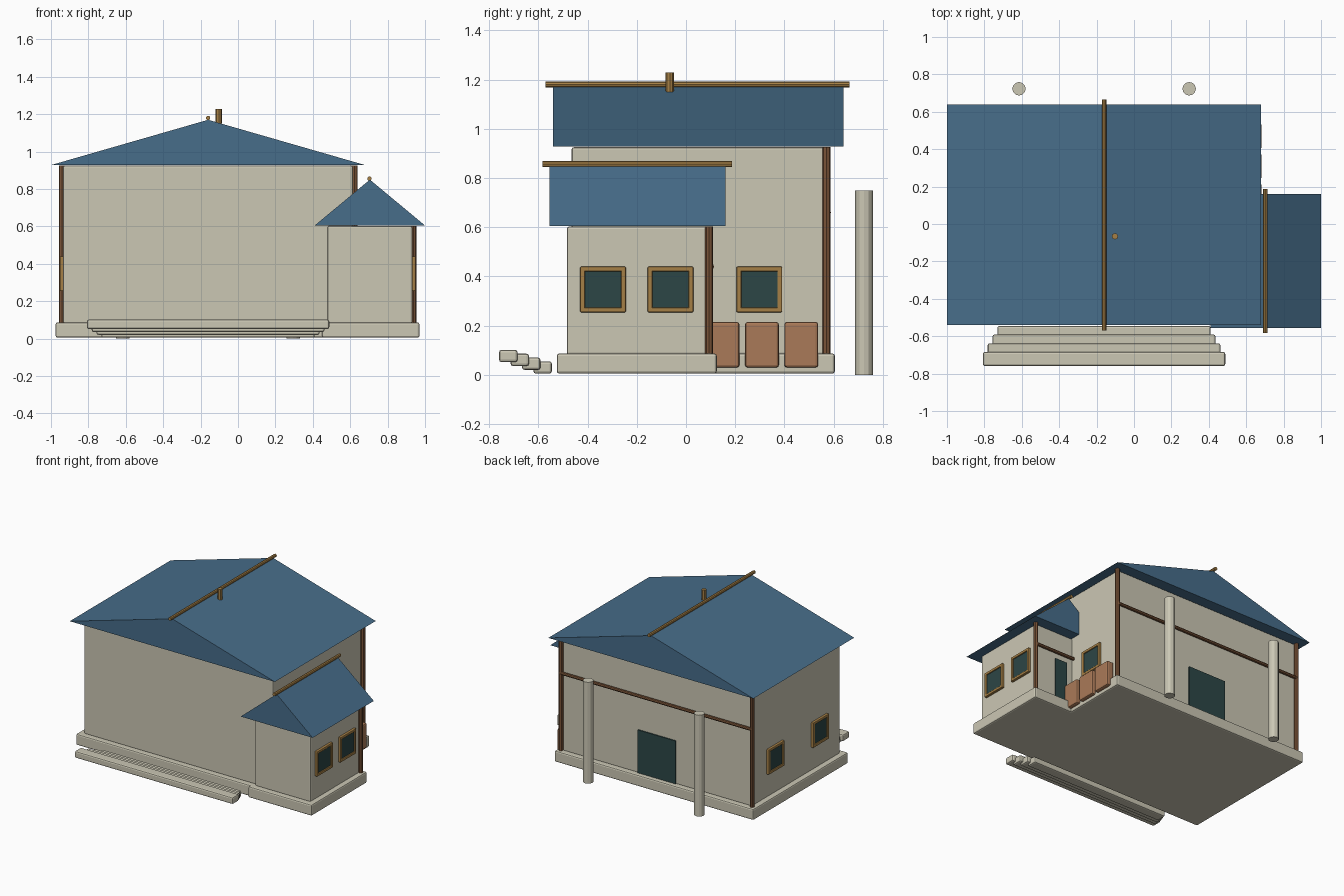
import bpy, bmesh, math
from mathutils import Vector

if "Cube" in bpy.data.objects:
    bpy.data.objects.remove(bpy.data.objects["Cube"])


def material(name, r, g, b):
    m = bpy.data.materials.new(name)
    lin = [((c / 255 + 0.055) / 1.055) ** 2.4 for c in (r, g, b)]
    m.diffuse_color = (*lin, 1)
    m.use_nodes = True
    m.node_tree.nodes["Principled BSDF"].inputs["Base Color"].default_value = m.diffuse_color
    return m


PLASTER = material("cream plaster", 203, 199, 180)
ROOF = material("slate blue", 71, 109, 138)
TIMBER = material("dark timber", 122, 84, 56)
GOLD = material("golden wood", 166, 128, 70)
CRATE = material("tan wood", 170, 122, 88)
GLASS = material("dark teal", 44, 70, 70)


def finish(bm, name, mat):
    bmesh.ops.recalc_face_normals(bm, faces=bm.faces)
    me = bpy.data.meshes.new(name)
    bm.to_mesh(me)
    bm.free()
    me.materials.append(mat)
    ob = bpy.data.objects.new(name, me)
    bpy.context.collection.objects.link(ob)
    return ob


def box(name, x, y, z, mat, bevel=0.01):
    """Box from (min, max) ranges with softened edges."""
    bm = bmesh.new()
    bmesh.ops.create_cube(bm, size=1)
    for v in bm.verts:
        v.co = Vector([r[0] + (c + 0.5) * (r[1] - r[0]) for c, r in zip(v.co, (x, y, z))])
    ob = finish(bm, name, mat)
    if bevel:
        mod = ob.modifiers.new("soft edges", "BEVEL")
        mod.width, mod.segments = bevel, 2
    return ob


def rod(name, a, b, radius, mat, sides=8):
    """Cylinder between two points."""
    a, b = Vector(a), Vector(b)
    bm = bmesh.new()
    bmesh.ops.create_cone(bm, cap_ends=True, segments=sides, radius1=radius,
                          radius2=radius, depth=(b - a).length)
    rot = Vector((0, 0, 1)).rotation_difference(b - a).to_matrix()
    for v in bm.verts:
        v.co = rot @ v.co + (a + b) / 2
    return finish(bm, name, mat)


def gable_roof(name, x, y, z):
    """Triangular prism with its ridge along y."""
    bm = bmesh.new()
    profile = [(x[0], z[0]), (x[1], z[0]), ((x[0] + x[1]) / 2, z[1])]
    face = bm.faces.new([bm.verts.new((px, y[0], pz)) for px, pz in profile])
    ext = bmesh.ops.extrude_face_region(bm, geom=[face])["geom"]
    verts = [g for g in ext if isinstance(g, bmesh.types.BMVert)]
    bmesh.ops.translate(bm, verts=verts, vec=(0, y[1] - y[0], 0))
    if face.is_valid is False or len(bm.faces) < 5:
        bmesh.ops.holes_fill(bm, edges=bm.edges)
    return finish(bm, name, ROOF)


def window(name, wall_x, side, yc):
    """Four frame bars around a glass pane on a side wall."""
    h, w, zc = 0.093, 0.02, 0.347
    fx = sorted((wall_x - side * 0.01, wall_x + side * 0.018))
    bars = [((yc - h, yc + h), (zc - h, zc - h + w)),
            ((yc - h, yc + h), (zc + h - w, zc + h)),
            ((yc - h, yc - h + w), (zc - h, zc + h)),
            ((yc + h - w, yc + h), (zc - h, zc + h))]
    for i, (ys, zs) in enumerate(bars):
        box(f"{name}_frame_{i}", fx, ys, zs, GOLD, 0.005)
    gx = sorted((wall_x + side * 0.001, wall_x + side * 0.01))
    g = h - w + 0.004
    box(f"{name}_glass", gx, (yc - g, yc + g), (zc - g, zc + g), GLASS, 0)


# Foundations and walls of the main house and the side annex
box("main_foundation", (-0.975, 0.655), (-0.505, 0.605), (0.005, 0.087), PLASTER)
box("annex_foundation", (0.45, 0.97), (-0.525, 0.125), (0.005, 0.087), PLASTER)
box("main_walls", (-0.935, 0.615), (-0.465, 0.565), (0.08, 0.925), PLASTER)
box("annex_walls", (0.478, 0.932), (-0.484, 0.087), (0.08, 0.603), PLASTER)

# Roofs with ridge poles and a small chimney
gable_roof("main_roof", (-1.0, 0.68), (-0.54, 0.64), (0.928, 1.17))
gable_roof("annex_roof", (0.41, 1.0), (-0.555, 0.16), (0.605, 0.85))
rod("main_ridge_pole", (-0.16, -0.57, 1.18), (-0.16, 0.665, 1.18), 0.012, GOLD)
rod("annex_ridge_pole", (0.703, -0.583, 0.856), (0.703, 0.187, 0.856), 0.012, GOLD)
rod("chimney", (-0.102, -0.066, 1.15), (-0.102, -0.066, 1.228), 0.017, GOLD)

# Corner posts and cross beams on the rear walls
for name, x, y, top in (("main_left_post", -0.942, 0.571, 0.925),
                        ("main_right_post", 0.624, 0.571, 0.925),
                        ("annex_post", 0.939, 0.094, 0.603)):
    rod(name, (x, y, 0.087), (x, y, top), 0.016, TIMBER)
rod("main_beam", (-0.942, 0.577, 0.66), (0.624, 0.577, 0.66), 0.012, TIMBER)
rod("annex_beam", (0.61, 0.102, 0.44), (0.939, 0.102, 0.44), 0.012, TIMBER)

# Free-standing columns behind the house
for i, x in enumerate((-0.615, 0.295)):
    rod(f"column_{i}", (x, 0.723, 0), (x, 0.723, 0.75), 0.036, PLASTER, 12)

# Front steps, each one wider and higher further out
for i in range(4):
    half = 0.57 + i * 0.026
    y, z = -0.62 - i * 0.0465, 0.005 + i * 0.0155
    box(f"step_{i}", (-0.16 - half, -0.16 + half), (y, y + 0.075), (z, z + 0.05), PLASTER)

# Windows on the side walls
for i, (x, side, y) in enumerate(((0.932, 1, -0.337), (0.932, 1, -0.063), (0.615, 1, 0.298),
                                  (-0.935, -1, 0.298), (-0.935, -1, -0.222))):
    window(f"window_{i}", x, side, y)

# Doors on the rear walls
box("main_door", (-0.315, -0.005), (0.564, 0.573), (0.087, 0.405), GLASS, 0)
box("annex_door", (0.665, 0.765), (0.086, 0.095), (0.087, 0.395), GLASS, 0)

# Row of crates beside the main wall
for i in range(3):
    y = 0.08 + i * 0.16
    box(f"crate_{i}", (0.628, 0.682), (y, y + 0.137), (0.03, 0.215), CRATE)
